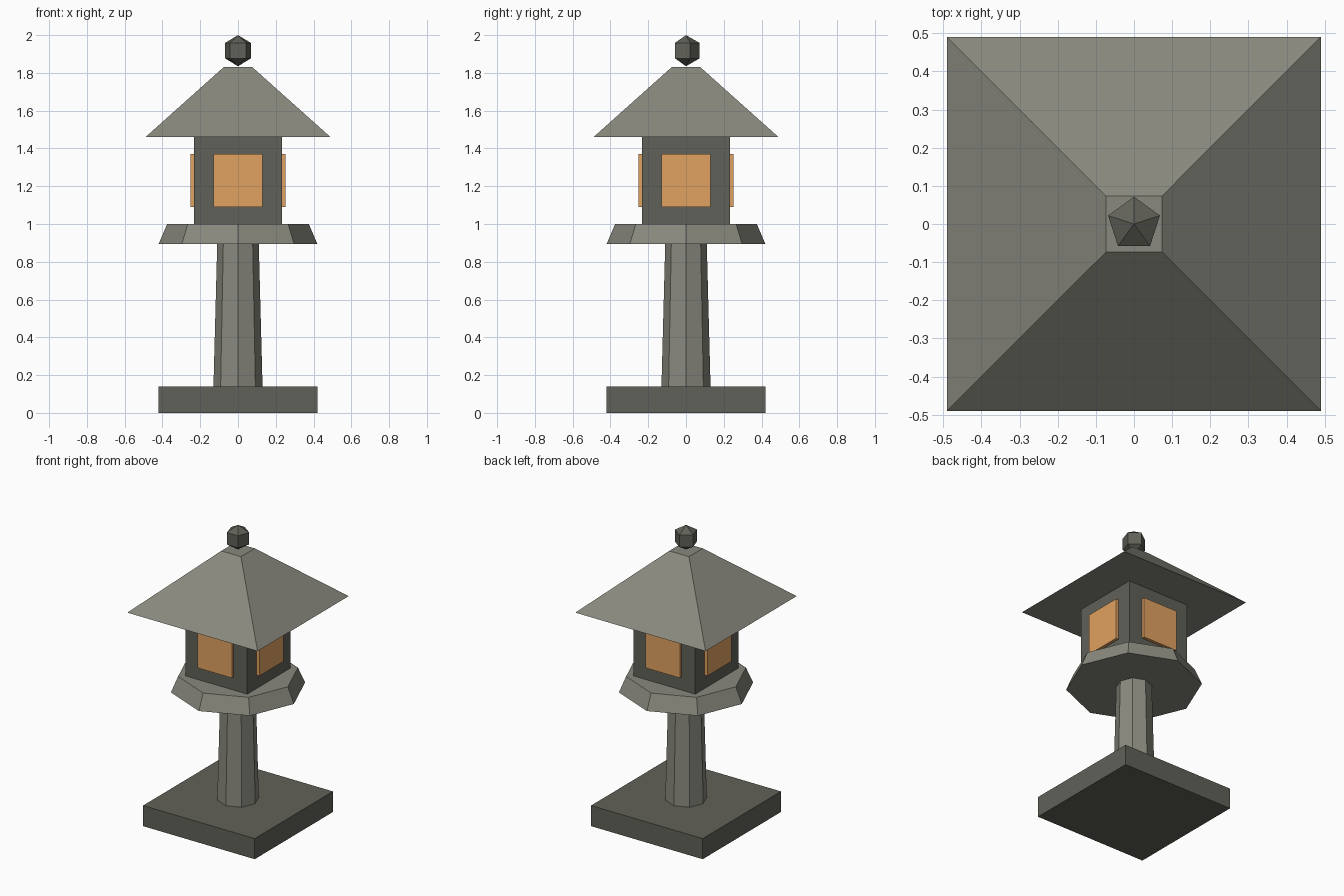
import bpy, bmesh
from math import pi, sin, cos, sqrt

if "Cube" in bpy.data.objects:
    bpy.data.objects.remove(bpy.data.objects["Cube"])


def material(name, rgb):
    m = bpy.data.materials.new(name)
    m.diffuse_color = (*rgb, 1)
    m.use_nodes = True
    m.node_tree.nodes["Principled BSDF"].inputs["Base Color"].default_value = m.diffuse_color
    return m


light_stone = material("light_stone", (0.25, 0.25, 0.21))
dark_stone = material("dark_stone", (0.12, 0.12, 0.10))
glow = material("lamp_glow", (0.75, 0.36, 0.12))


def turned(name, sides, profile, mat, phase=0.0):
    """Flat-sided solid from (radius, z) rings; radius 0 makes a point."""
    bm = bmesh.new()
    rings = []
    for r, z in profile:
        if r == 0:
            rings.append([bm.verts.new((0, 0, z))] * sides)
        else:
            angles = [phase + 2 * pi * i / sides for i in range(sides)]
            rings.append([bm.verts.new((r * cos(a), r * sin(a), z)) for a in angles])
    for lo, hi in zip(rings, rings[1:]):
        for i in range(sides):
            j = (i + 1) % sides
            corners = dict.fromkeys((lo[i], lo[j], hi[j], hi[i]))
            bm.faces.new(list(corners))
    if profile[0][0]:
        bm.faces.new(rings[0][::-1])
    if profile[-1][0]:
        bm.faces.new(rings[-1])
    bmesh.ops.recalc_face_normals(bm, faces=bm.faces)
    mesh = bpy.data.meshes.new(name)
    bm.to_mesh(mesh)
    bm.free()
    mesh.materials.append(mat)
    ob = bpy.data.objects.new(name, mesh)
    bpy.context.collection.objects.link(ob)
    return ob


def square(name, profile, mat):
    """Four-sided solid from (half width, z) rings."""
    return turned(name, 4, [(h * sqrt(2), z) for h, z in profile], mat, pi / 4)


# Base slab, tapered post and flared platform
square("base", [(0.42, 0), (0.42, 0.14)], dark_stone)
turned("post", 8, [(0.13, 0.14), (0.11, 0.895)], light_stone)
turned("platform", 8, [(0.42, 0.895), (0.375, 1.0)], light_stone)

# Lamp house with a glowing panel on each side
square("lamp_house", [(0.232, 1.0), (0.232, 1.46)], dark_stone)
for i, side in enumerate(("right", "back", "left", "front")):
    a = i * pi / 2
    bpy.ops.mesh.primitive_cube_add(
        size=1, location=(0.237 * cos(a), 0.237 * sin(a), 1.23), rotation=(0, 0, a))
    panel = bpy.context.object
    panel.name = side + "_window"
    panel.scale = (0.03, 0.26, 0.28)
    panel.data.materials.append(glow)

# Roof and five-sided finial
square("roof", [(0.49, 1.46), (0.074, 1.832)], light_stone)
turned("finial", 5, [(0, 1.835), (0.0715, 1.877), (0.0715, 1.959), (0, 2.0)],
       dark_stone, pi / 2)
